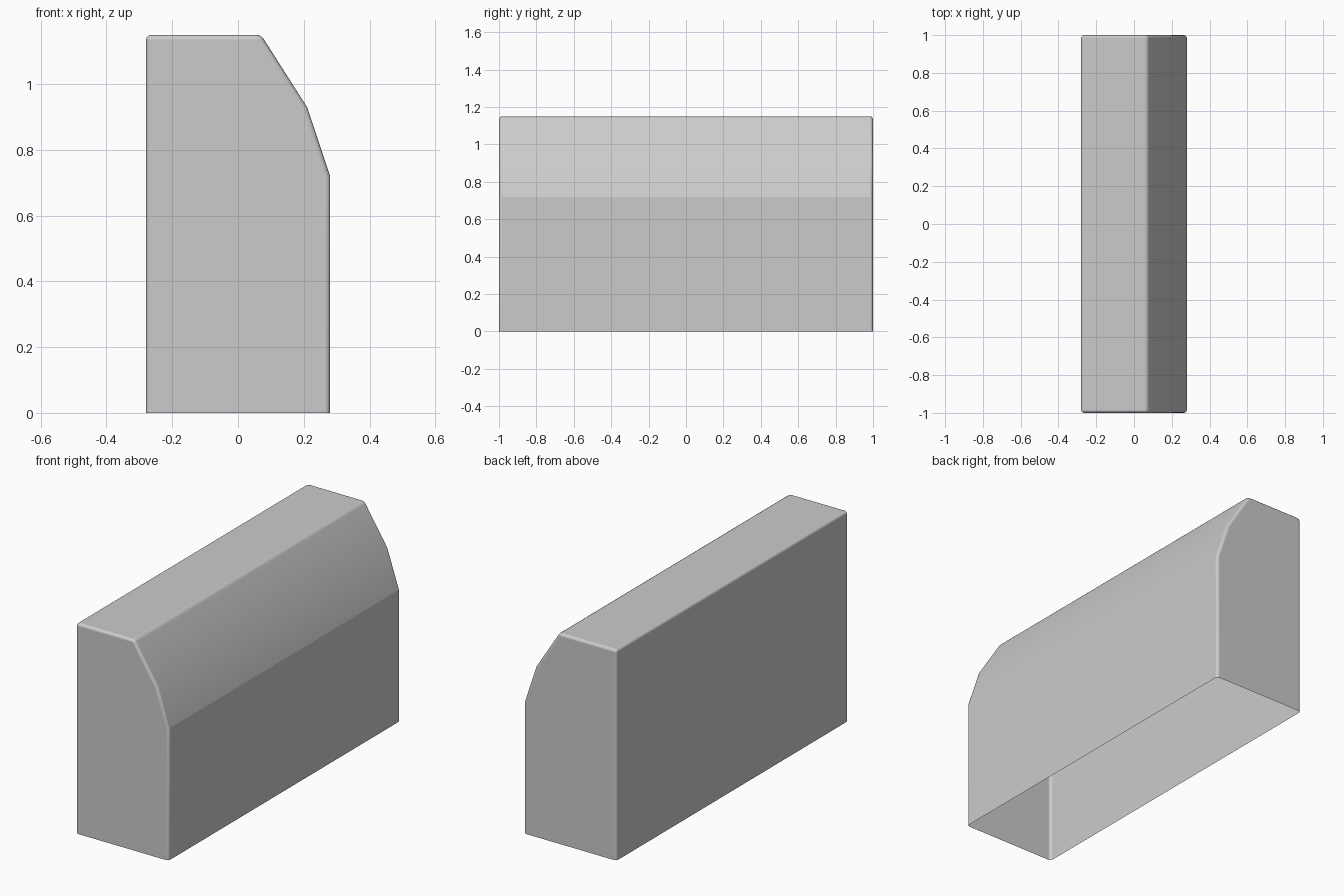
import bpy, bmesh

if "Cube" in bpy.data.objects:
    bpy.data.objects.remove(bpy.data.objects["Cube"])

# End outline (x, z): open along the bottom, chamfered in two steps on the right
outline = [(-0.28, 0.0), (-0.28, 1.15), (0.07, 1.15),
           (0.21, 0.93), (0.28, 0.72), (0.28, 0.0)]

bm = bmesh.new()
front = [bm.verts.new((x, -1, z)) for x, z in outline]
back = [bm.verts.new((x, 1, z)) for x, z in outline]

# Two end faces and the long sides; the underside stays open
bm.faces.new(front)
bm.faces.new(back[::-1])
for i in range(len(outline) - 1):
    bm.faces.new((front[i], back[i], back[i + 1], front[i + 1]))
bmesh.ops.recalc_face_normals(bm, faces=bm.faces)
if sum(f.normal.z for f in bm.faces) < 0:
    bmesh.ops.reverse_faces(bm, faces=bm.faces)

# Smooth chamfer, with a crisp line where it meets the upright side
for f in bm.faces:
    f.smooth = True
bm.edges.get((front[4], back[4])).smooth = False

mesh = bpy.data.meshes.new("barrier_block")
bm.to_mesh(mesh)
bm.free()
block = bpy.data.objects.new("barrier_block", mesh)
bpy.context.collection.objects.link(block)

# Small rounding on the strong corners only
bevel = block.modifiers.new("rounded_edges", 'BEVEL')
bevel.width = 0.016
bevel.segments = 3
bevel.limit_method = 'ANGLE'
bevel.angle_limit = 0.6
bevel.harden_normals = True
